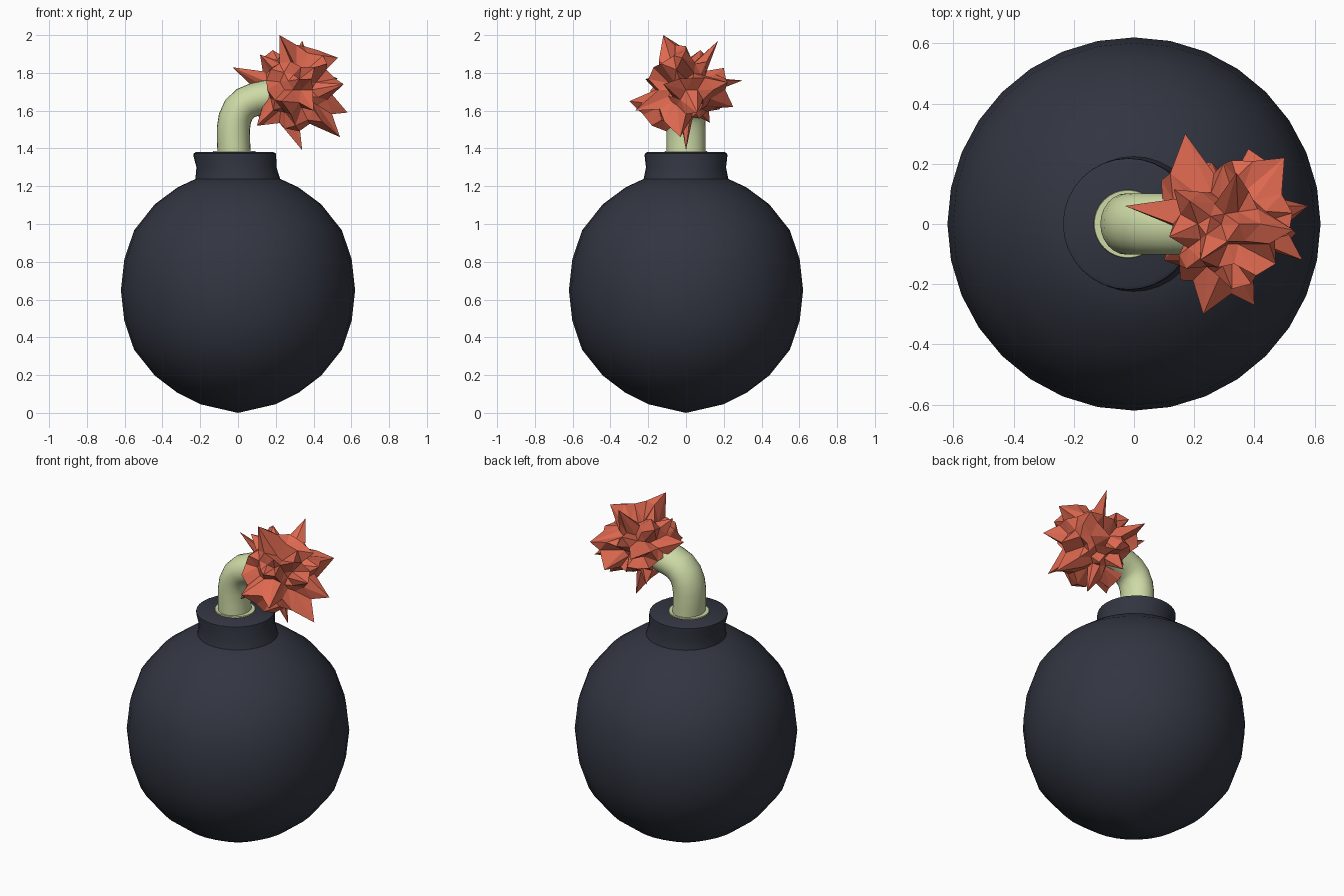
import bpy, bmesh, math, random
from mathutils import Vector

if "Cube" in bpy.data.objects:
    bpy.data.objects.remove(bpy.data.objects["Cube"])

random.seed(7)


def material(name, rgb):
    m = bpy.data.materials.new(name)
    m.diffuse_color = (*rgb, 1)
    m.use_nodes = True
    m.node_tree.nodes["Principled BSDF"].inputs["Base Color"].default_value = m.diffuse_color
    return m


def finish(name, bm, mat, smooth=True):
    bmesh.ops.recalc_face_normals(bm, faces=bm.faces)
    me = bpy.data.meshes.new(name)
    bm.to_mesh(me)
    bm.free()
    ob = bpy.data.objects.new(name, me)
    bpy.context.collection.objects.link(ob)
    me.materials.append(mat)
    if smooth:
        bpy.ops.object.select_all(action='DESELECT')
        ob.select_set(True)
        bpy.context.view_layer.objects.active = ob
        bpy.ops.object.shade_smooth_by_angle(angle=math.radians(40))
    return ob


def skin(rings, cap_start=False, cap_end=False):
    """Bridge a list of equal-sized rings of points."""
    bm = bmesh.new()
    vs = [[bm.verts.new(p) for p in r] for r in rings]
    n = len(vs[0])
    for a, b in zip(vs, vs[1:]):
        for i in range(n):
            j = (i + 1) % n
            bm.faces.new((a[i], a[j], b[j], b[i]))
    if cap_start:
        bm.faces.new(vs[0])
    if cap_end:
        bm.faces.new(vs[-1])
    bmesh.ops.remove_doubles(bm, verts=bm.verts, dist=1e-5)
    return bm


def circle(cx, z, r, n=32):
    return [(cx + r * math.cos(2 * math.pi * i / n),
             r * math.sin(2 * math.pi * i / n), z) for i in range(n)]


dark = material("dark_iron", (0.032, 0.036, 0.053))
pale = material("pale_cord", (0.61, 0.70, 0.38))
red = material("spark_red", (0.73, 0.14, 0.08))

# Round body: 32 sides, slightly pointed bottom
body = [(0.0005, 0.0), (0.20, 0.046), (0.32, 0.106), (0.44, 0.197), (0.55, 0.334),
        (0.602, 0.488), (0.62, 0.65), (0.602, 0.812), (0.55, 0.967),
        (0.44, 1.105), (0.32, 1.194), (0.20, 1.25)]
finish("body", skin([circle(0, z, r) for r, z in body], cap_start=True, cap_end=True), dark)

# Flared neck, leaning slightly to the left
neck = [(0.0, 1.22, 0.228), (-0.002, 1.245, 0.223), (-0.008, 1.30, 0.212),
        (-0.017, 1.36, 0.219), (-0.018, 1.373, 0.218), (-0.018, 1.38, 0.206)]
finish("neck", skin([circle(*p) for p in neck], cap_end=True), dark)

# Pale collar around the fuse hole
collar = [(-0.02, 1.375, 0.115), (-0.02, 1.386, 0.112), (-0.02, 1.386, 0.098)]
finish("fuse_collar", skin([circle(*p) for p in collar], cap_end=True), pale)

# Bent fuse: oval section swept along a path in the xz plane
path = [Vector(p) for p in [(-0.02, 1.37), (-0.024, 1.44), (-0.024, 1.51), (-0.016, 1.56),
                            (0.004, 1.605), (0.04, 1.64), (0.09, 1.66), (0.16, 1.675),
                            (0.28, 1.70)]]
rings = []
for i, p in enumerate(path):
    t = (path[min(i + 1, len(path) - 1)] - path[max(i - 1, 0)]).normalized()
    side = Vector((t.y, -t.x))
    ring = []
    for k in range(24):
        a = 2 * math.pi * k / 24
        q = p + side * 0.088 * math.cos(a)
        ring.append((q.x, 0.102 * math.sin(a), q.y))
    rings.append(ring)
finish("fuse", skin(rings, cap_start=True, cap_end=True), pale)

# Spiky flat-faced spark: icosphere with random radii and a few long spikes
centre = Vector((0.29, 0, 1.71))
bm = bmesh.new()
bmesh.ops.create_icosphere(bm, subdivisions=3, radius=1)
dirs = {v: v.co.normalized() for v in bm.verts}
for v, d in dirs.items():
    v.co = centre + d * random.uniform(0.12, 0.265)
tips = [(0.22, -0.12, 2.0), (0.34, 0.17, 1.97), (0.17, 0.30, 1.76), (0.23, -0.30, 1.65),
        (-0.03, 0.06, 1.83), (0.58, 0.06, 1.59), (0.56, -0.12, 1.74), (0.50, 0.22, 1.75),
        (0.54, -0.03, 1.46), (0.34, 0.0, 1.39), (0.40, -0.27, 1.60), (0.38, 0.25, 1.62),
        (0.10, -0.12, 1.52), (0.53, -0.02, 1.88)]
for tip in tips:
    d = (Vector(tip) - centre).normalized()
    v = max(dirs, key=lambda w: dirs[w].dot(d))
    v.co = tip
finish("spark", bm, red, smooth=False)
